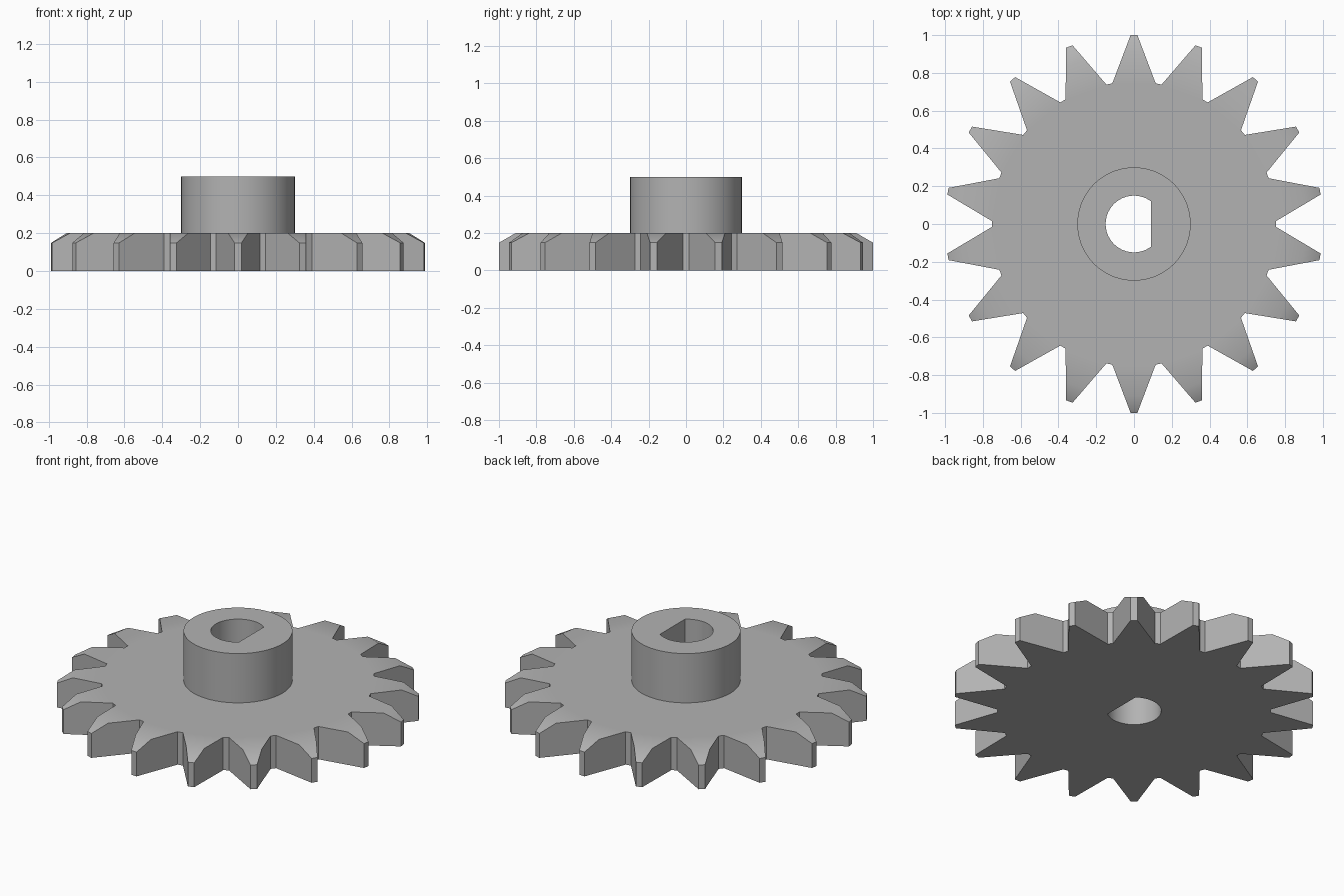
import bpy, bmesh, math
from mathutils import Matrix

cube = bpy.data.objects.get("Cube")
if cube:
    bpy.data.objects.remove(cube, do_unlink=True)

TEETH = 18
PLATE_TOP, TIP_TOP, HUB_TOP = 0.2, 0.148, 0.5
HUB_R, BORE_R, FLAT_X = 0.3, 0.15, 0.09

grey = bpy.data.materials.new("plain grey")
grey.use_nodes = True
colour = (0.45, 0.45, 0.45, 1)
grey.diffuse_color = colour
grey.node_tree.nodes["Principled BSDF"].inputs["Base Color"].default_value = colour


def make_object(name, bm):
    bmesh.ops.recalc_face_normals(bm, faces=bm.faces)
    mesh = bpy.data.meshes.new(name)
    bm.to_mesh(mesh)
    bm.free()
    mesh.materials.append(grey)
    obj = bpy.data.objects.new(name, mesh)
    bpy.context.collection.objects.link(obj)
    return obj


def prism(name, outline, z0, z1):
    bm = bmesh.new()
    low = [bm.verts.new((x, y, z0)) for x, y in outline]
    high = [bm.verts.new((x, y, z1)) for x, y in outline]
    bm.faces.new(low)
    bm.faces.new(high)
    for i in range(len(low)):
        bm.faces.new((low[i - 1], low[i], high[i], high[i - 1]))
    return make_object(name, bm)


def arc(radius, start, end, steps):
    angles = [start + (end - start) * i / steps for i in range(steps + 1)]
    return [(radius * math.cos(a), radius * math.sin(a)) for a in angles]


# Toothed plate: each tooth tapers outward and slopes down at its tip
def toothed_plate():
    bm = bmesh.new()
    side = [(0.115, 0.744), (0.052, 0.91), (0.018, 1.0)]
    bottom, top = [], []
    for i in range(TEETH):
        turn = Matrix.Rotation(math.tau * i / TEETH, 3, "Z")

        def point(x, y, z):
            return bm.verts.new(turn @ Matrix.Translation((x, y, z)).translation)

        lower, upper = [], []
        for sign in (1, -1):
            lower.append([point(sign * x, y, 0) for x, y in side])
            heights = (PLATE_TOP, PLATE_TOP, TIP_TOP)
            upper.append([point(sign * x, y, z) for (x, y), z in zip(side, heights)])
        (lr, ll), (ur, ul) = lower, upper
        for lo, up in zip(lower, upper):
            bm.faces.new(lo + up[::-1])                       # flank
        bm.faces.new((lr[2], ll[2], ul[2], ur[2]))            # tip
        bm.faces.new((ur[1], ur[2], ul[2], ul[1]))            # sloped top
        bm.faces.new(lr + ll[::-1])                           # tooth underside
        bm.faces.new((ur[0], ur[1], ul[1], ul[0]))            # tooth top
        bottom += [lr[0], ll[0]]
        top += [ur[0], ul[0]]
    bm.faces.new(bottom)
    bm.faces.new(top)
    # Gap floors between neighbouring teeth
    for i in range(1, 2 * TEETH, 2):
        j = (i + 1) % (2 * TEETH)
        bm.faces.new((bottom[i], bottom[j], top[j], top[i]))
    return make_object("toothed_plate", bm)


plate = toothed_plate()

# Hub collar
hub = prism("hub", arc(HUB_R, 0, math.tau, 72)[:-1], PLATE_TOP, HUB_TOP)

# D-shaped shaft bore through plate and hub
half = math.acos(FLAT_X / BORE_R)
cutter = prism("bore_cutter", arc(BORE_R, half, math.tau - half, 48), -0.1, 0.6)
cutter.hide_render = True

for obj in (plate, hub):
    mod = obj.modifiers.new("bore", "BOOLEAN")
    mod.operation = "DIFFERENCE"
    mod.solver = "EXACT"
    mod.object = cutter
    bpy.ops.object.select_all(action="DESELECT")
    obj.select_set(True)
    bpy.context.view_layer.objects.active = obj
    bpy.ops.object.modifier_apply(modifier=mod.name)
    bpy.ops.object.shade_smooth_by_angle(angle=math.radians(31))
bpy.data.objects.remove(cutter, do_unlink=True)
